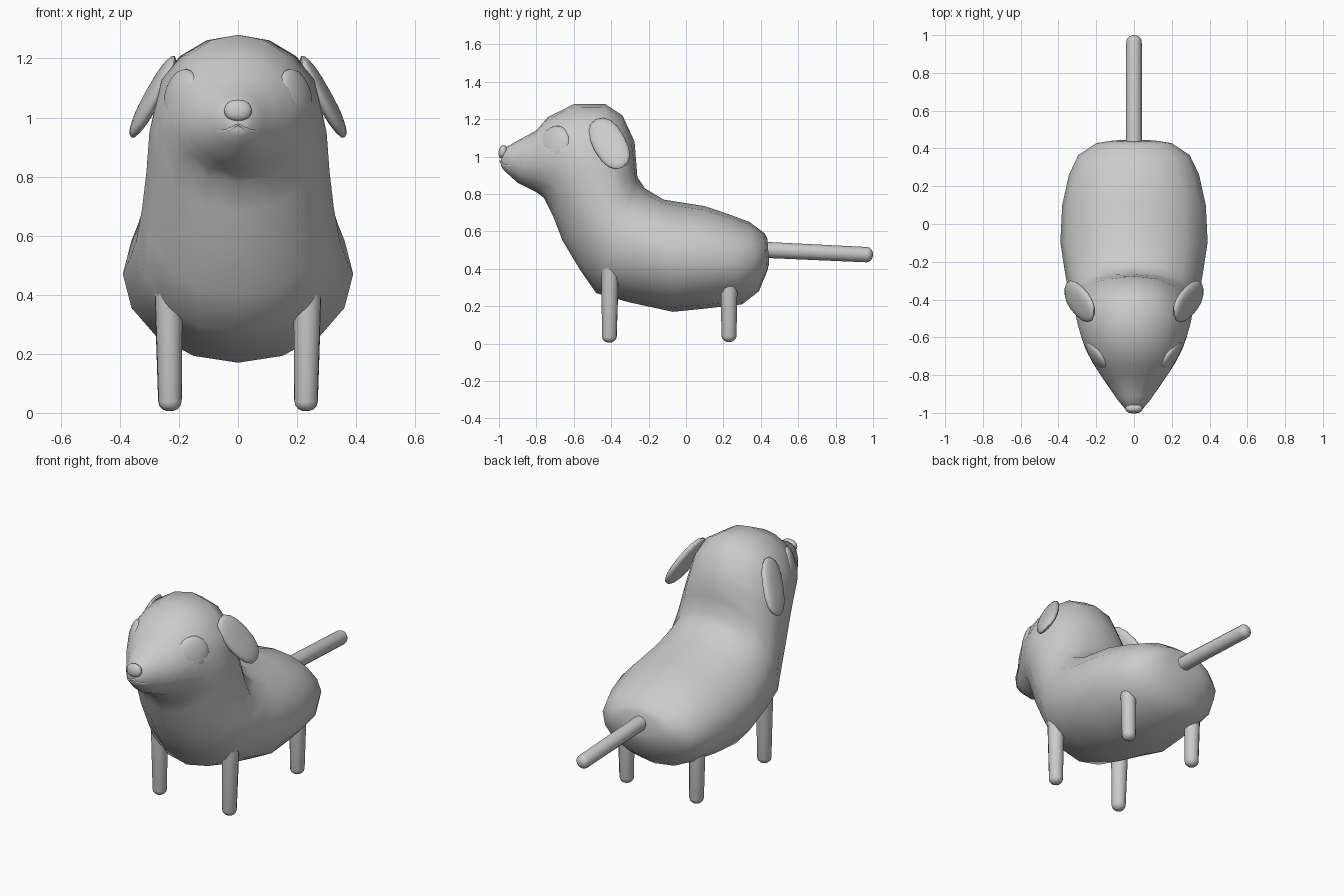
import bpy, bmesh, math
from mathutils import Vector, Matrix

if "Cube" in bpy.data.objects:
    bpy.data.objects.remove(bpy.data.objects["Cube"])

grey = bpy.data.materials.new("light grey")
grey.diffuse_color = (0.6, 0.6, 0.6, 1)
grey.use_nodes = True
grey.node_tree.nodes["Principled BSDF"].inputs["Base Color"].default_value = grey.diffuse_color


def finish(bm, name, angle=60):
    """Turn a bmesh into a smooth-shaded grey object."""
    bmesh.ops.recalc_face_normals(bm, faces=bm.faces)
    me = bpy.data.meshes.new(name)
    bm.to_mesh(me)
    bm.free()
    me.materials.append(grey)
    ob = bpy.data.objects.new(name, me)
    bpy.context.collection.objects.link(ob)
    bpy.ops.object.select_all(action='DESELECT')
    ob.select_set(True)
    bpy.context.view_layer.objects.active = ob
    bpy.ops.object.shade_smooth_by_angle(angle=math.radians(angle))
    return ob


def loft(bm, rings):
    """Skin a list of vertex rings and close both ends."""
    n = len(rings[0])
    rows = [[bm.verts.new(p) for p in ring] for ring in rings]
    for a, b in zip(rows, rows[1:]):
        for i in range(n):
            bm.faces.new((a[i], a[(i + 1) % n], b[(i + 1) % n], b[i]))
    bm.faces.new(rows[0])
    bm.faces.new(rows[-1])


def limb(name, start, end, r0, r1, sides=12):
    """Tapered rod with a rounded tip at its end."""
    start, end = Vector(start), Vector(end)
    axis = end - start
    length = axis.length
    turn = axis.to_track_quat('Z', 'Y')
    tip = [(length - r1 * 0.8 * (1 - math.sin(a)), r1 * math.cos(a))
           for a in (0, 0.45, 0.9, 1.3)]
    rings = []
    for d, r in [(0, r0)] + tip:
        rings.append([start + turn @ Vector((r * math.cos(t), r * math.sin(t), d))
                      for t in (2 * math.pi * i / sides for i in range(sides))])
    bm = bmesh.new()
    loft(bm, rings)
    return finish(bm, name)


def pebble(name, centre, along, normal, half, power=1.0):
    """Flattened ball: half sizes are (long axis, width, thickness)."""
    n = Vector(normal).normalized()
    a = Vector(along)
    a = (a - n * a.dot(n)).normalized()
    w = n.cross(a)
    frame = Matrix((a, w, n)).transposed()
    bm = bmesh.new()
    bmesh.ops.create_uvsphere(bm, u_segments=16, v_segments=10, radius=1)
    for v in bm.verts:
        p = [math.copysign(abs(c) ** power, c) * h for c, h in zip(v.co, half)]
        v.co = Vector(centre) + frame @ Vector(p)
    return finish(bm, name)


# Body, neck, head and muzzle: top (y, z), bottom (y, z), half width
sections = [
    (0.435, 0.56, 0.445, 0.43, 0.12),
    (0.42, 0.59, 0.435, 0.39, 0.20),
    (0.34, 0.65, 0.39, 0.28, 0.295),
    (0.22, 0.695, 0.30, 0.21, 0.345),
    (0.10, 0.735, 0.10, 0.187, 0.38),
    (-0.12, 0.77, -0.07, 0.17, 0.39),
    (-0.22, 0.83, -0.30, 0.22, 0.365),
    (-0.26, 0.89, -0.48, 0.27, 0.345),
    (-0.267, 0.98, -0.57, 0.40, 0.325),
    (-0.275, 1.08, -0.66, 0.55, 0.31),
    (-0.34, 1.22, -0.71, 0.68, 0.30),
    (-0.43, 1.28, -0.76, 0.78, 0.28),
    (-0.60, 1.28, -0.80, 0.81, 0.235),
    (-0.74, 1.21, -0.85, 0.835, 0.18),
    (-0.80, 1.14, -0.90, 0.86, 0.14),
    (-0.91, 1.08, -0.95, 0.905, 0.088),
    (-0.97, 1.045, -0.98, 0.935, 0.05),
    (-0.985, 1.02, -0.99, 0.955, 0.025),
]
SIDES = 16
rings = []
for ty, tz, by, bz, hw in sections:
    ring = []
    for i in range(SIDES):
        t = 2 * math.pi * i / SIDES
        k = (1 + math.cos(t)) / 2
        ring.append((hw * math.sin(t), by + (ty - by) * k, bz + (tz - bz) * k))
    rings.append(ring)
bm = bmesh.new()
loft(bm, rings)
finish(bm, "body", 75)

# Paired legs, ears and eyes
for side, s in (("left", 1), ("right", -1)):
    limb(side + "_front_leg", (s * 0.236, -0.405, 0.50), (s * 0.23, -0.41, 0.005), 0.05, 0.04)
    limb(side + "_back_leg", (s * 0.235, 0.23, 0.36), (s * 0.23, 0.23, 0.008), 0.046, 0.04)
    pebble(side + "_ear", (s * 0.288, -0.41, 1.07), (s * 0.14, 0.14, -0.26),
           (s * 0.85, -0.12, 0.42), (0.165, 0.088, 0.027), 0.85)
    pebble(side + "_eye", (s * 0.193, -0.70, 1.07), (0, 0, 1),
           (s * 0.82, -0.54, 0.2), (0.097, 0.093, 0.032))

# Tail
limb("tail", (0, 0.36, 0.504), (0, 1.0, 0.474), 0.043, 0.041)

# Nose
pebble("nose", (0, -0.978, 1.024), (1, 0, 0), (0, -1, 0.15), (0.047, 0.037, 0.024), 0.9)

# Mouth line
half = [(0, -0.992, 0.974), (0.025, -0.985, 0.962), (0.05, -0.966, 0.953),
        (0.075, -0.935, 0.953), (0.10, -0.895, 0.957)]
path = [(-x, y, z) for x, y, z in half[:0:-1]] + half
bm = bmesh.new()
loft(bm, [[(x, y + 0.006 * math.cos(a), z + 0.006 * math.sin(a))
           for a in (math.pi * i / 3 for i in range(6))] for x, y, z in path])
finish(bm, "mouth")
